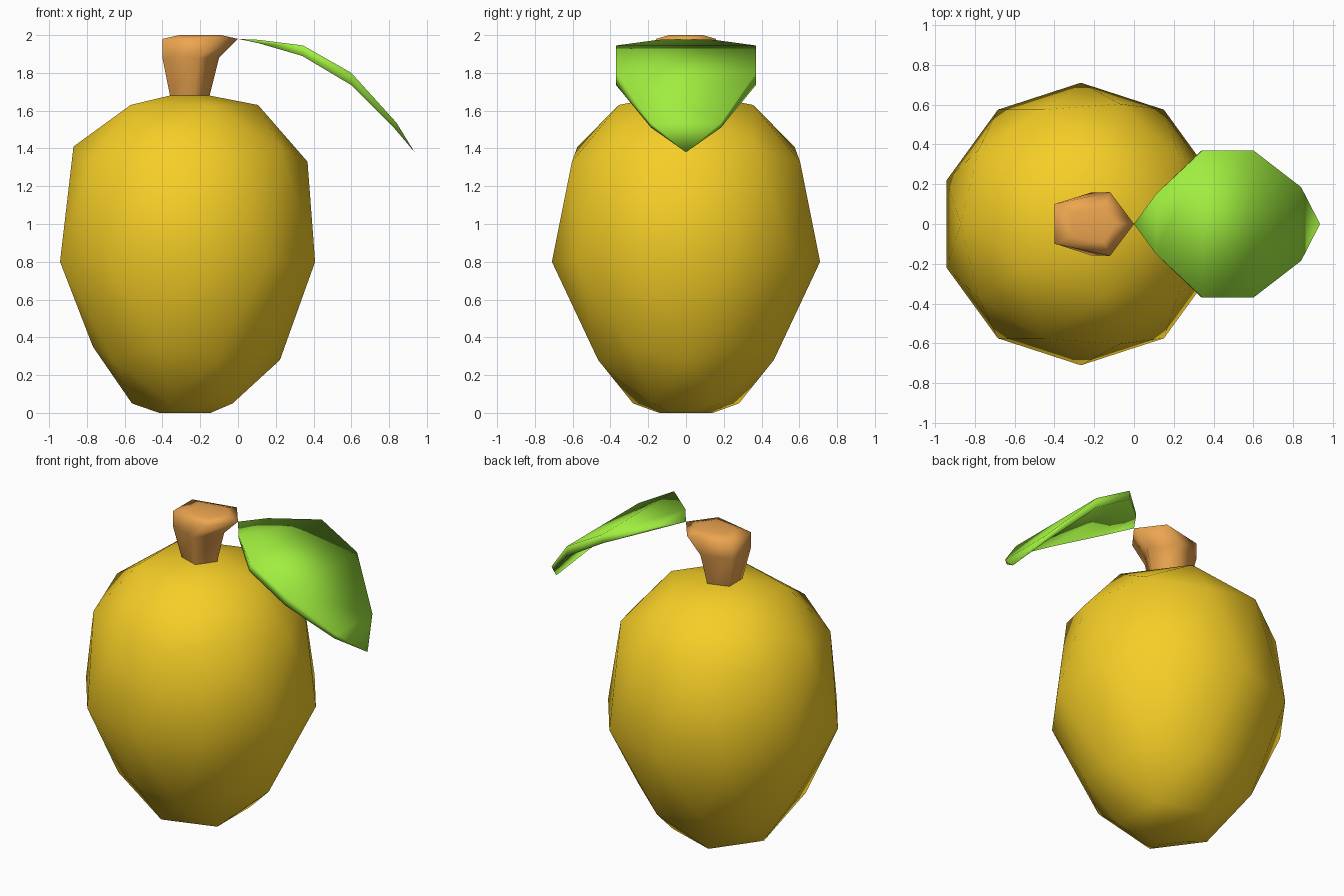
import bpy, bmesh

if "Cube" in bpy.data.objects:
    bpy.data.objects.remove(bpy.data.objects["Cube"])

CX = -0.267  # fruit axis


def finish(bm, name, color):
    bmesh.ops.recalc_face_normals(bm, faces=bm.faces)
    for f in bm.faces:
        f.smooth = True
    me = bpy.data.meshes.new(name)
    bm.to_mesh(me)
    bm.free()
    mat = bpy.data.materials.new(name + "_colour")
    mat.diffuse_color = (*color, 1)
    mat.use_nodes = True
    mat.node_tree.nodes["Principled BSDF"].inputs["Base Color"].default_value = mat.diffuse_color
    me.materials.append(mat)
    ob = bpy.data.objects.new(name, me)
    bpy.context.collection.objects.link(ob)
    return ob


def bridge(bm, a, b):
    n = len(a)
    for i in range(n):
        j = (i + 1) % n
        bm.faces.new((a[i], a[j], b[j], b[i]))


# Fruit: icosphere whose latitude rings are reshaped into an egg
# (sphere z, new z, radius factor)
rings = [(0.851, 1.63, 0.71), (0.526, 1.41, 0.71), (0.447, 1.33, 0.71),
         (0.0, 0.80, 0.71), (-0.447, 0.35, 0.56), (-0.526, 0.28, 0.575),
         (-0.851, 0.05, 0.56)]
bm = bmesh.new()
bmesh.ops.create_icosphere(bm, subdivisions=2, radius=1)
poles = []
for v in bm.verts:
    if abs(v.co.z) > 0.95:
        poles.append(v)
        continue
    _, z, k = min(rings, key=lambda r: abs(r[0] - v.co.z))
    v.co = (CX + v.co.x * k, v.co.y * k, z)
bmesh.ops.dissolve_verts(bm, verts=poles)
# flat pentagon caps at both poles
for f in [f for f in bm.faces if len(f.verts) == 5]:
    top = f.calc_center_median().z > 1
    k, z = (0.31, 1.68) if top else (0.51, 0.0)
    new = bmesh.ops.extrude_face_region(bm, geom=[f])["geom"]
    for v in [g for g in new if isinstance(g, bmesh.types.BMVert)]:
        v.co = (CX + (v.co.x - CX) * k, v.co.y * k, z)
    if f.is_valid:
        bm.faces.remove(f)
finish(bm, "fruit", (0.92, 0.62, 0.02))

# Stem: mirrored pentagon sections (tip x, middle xy, left xy, z)
sections = [(-0.15, (-0.23, 0.11), (-0.36, 0.068), 1.68),
            (-0.10, (-0.215, 0.158), (-0.40, 0.098), 1.88),
            (0.0, (-0.12, 0.16), (-0.40, 0.10), 1.98),
            (-0.09, (-0.15, 0.09), (-0.31, 0.06), 2.0)]
bm = bmesh.new()
loops = []
for tip, m, l, z in sections:
    pts = [(tip, 0), m, l, (l[0], -l[1]), (m[0], -m[1])]
    loops.append([bm.verts.new((x, y, z)) for x, y in pts])
for a, b in zip(loops, loops[1:]):
    bridge(bm, a, b)
bm.faces.new(loops[-1])
finish(bm, "stem", (0.85, 0.38, 0.08))

# Leaf: thin bent blade (half width, upper xz, lower xz)
rows = [(0.15, (0.11, 1.975), (0.11, 1.957)),
        (0.37, (0.345, 1.945), (0.34, 1.89)),
        (0.37, (0.60, 1.80), (0.60, 1.735)),
        (0.185, (0.84, 1.535), (0.825, 1.51))]
bm = bmesh.new()
loops = []
for w, (ux, uz), (lx, lz) in rows:
    pts = [(ux, -w, uz), (ux, w, uz), (lx, w, lz), (lx, -w, lz)]
    loops.append([bm.verts.new(p) for p in pts])
for a, b in zip(loops, loops[1:]):
    bridge(bm, a, b)
for loop, p in ((loops[0], (0, 0, 1.98)), (loops[-1], (0.935, 0, 1.38))):
    tip = bm.verts.new(p)
    for i in range(4):
        bm.faces.new((loop[i], loop[(i + 1) % 4], tip))
finish(bm, "leaf", (0.35, 0.85, 0.05))
